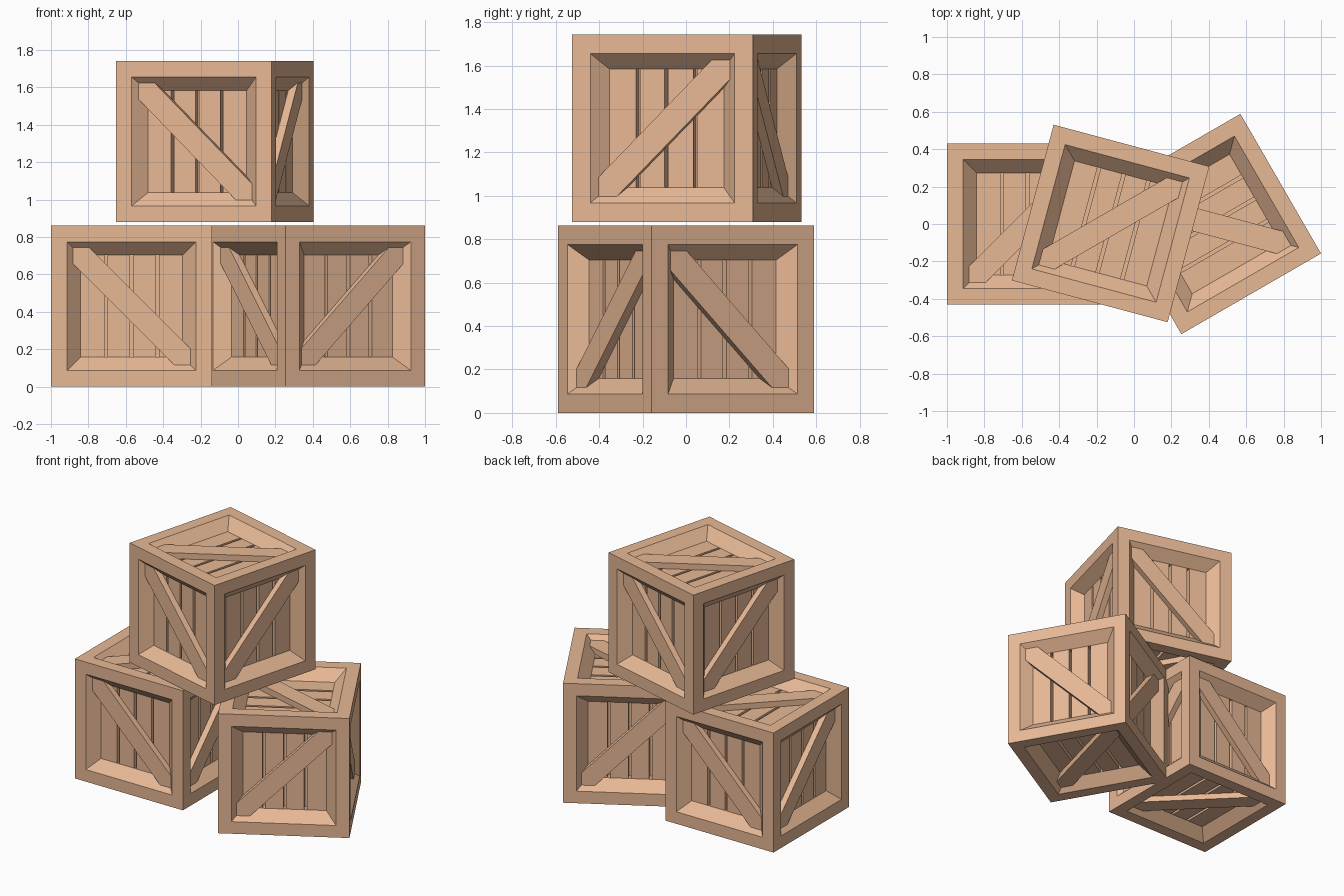
import bpy, bmesh
from math import radians
from mathutils import Vector, Matrix

if "Cube" in bpy.data.objects:
    bpy.data.objects.remove(bpy.data.objects["Cube"])

H = 0.431            # half side of a crate
OPEN = H - 0.087     # half size of the frame opening
PANEL = H - 0.158    # half size of the recessed plank panel
DEPTH = 0.073        # recess depth of the planks
GROOVE_W, GROOVE_D = 0.018, 0.05
BRACE_D, BRACE_K = 0.031, 0.088   # brace face depth, half diagonal offset

wood = bpy.data.materials.new("wood")
wood.diffuse_color = (0.80, 0.48, 0.30, 1)
wood.use_nodes = True
wood.node_tree.nodes["Principled BSDF"].inputs["Base Color"].default_value = wood.diffuse_color

X, Y, Z = Vector((1, 0, 0)), Vector((0, 1, 0)), Vector((0, 0, 1))
# right axis, up axis and brace slope of each side, seen from outside
SIDES = [(X, Z, -1), (Y, Z, 1), (-X, Z, -1), (-Y, Z, 1), (X, Y, 1), (X, -Y, 1)]


def to_object(bm, name, matrix):
    bmesh.ops.remove_doubles(bm, verts=bm.verts, dist=1e-5)
    me = bpy.data.meshes.new(name)
    bm.to_mesh(me)
    bm.free()
    me.materials.append(wood)
    ob = bpy.data.objects.new(name, me)
    ob.matrix_world = matrix
    bpy.context.collection.objects.link(ob)


def crate(name, x, y, z, angle):
    matrix = Matrix.Translation((x, y, z + H)) @ Matrix.Rotation(radians(angle), 4, 'Z')
    body, braces = bmesh.new(), bmesh.new()
    for u, v, slope in SIDES:
        n = u.cross(v)

        def face(bm, pts):
            bm.faces.new([bm.verts.new(u * a + v * b + n * (H - d)) for a, b, d in pts])

        def square(h, d):
            return [(-h, -h, d), (h, -h, d), (h, h, d), (-h, h, d)]

        # flat frame, then sloped reveal
        rings = [square(H, 0), square(OPEN, 0), square(PANEL, DEPTH)]
        for outer, inner in zip(rings, rings[1:]):
            for i in range(4):
                j = (i + 1) % 4
                face(body, [outer[i], outer[j], inner[j], inner[i]])

        # four planks with deep grooves between them
        prof = [(-PANEL, DEPTH)]
        deep = DEPTH + GROOVE_D
        for c in (-PANEL / 2, 0, PANEL / 2):
            a, b = c - GROOVE_W / 2, c + GROOVE_W / 2
            prof += [(a, DEPTH), (a, deep), (b, deep), (b, DEPTH)]
            for s in (-1, 1):
                e = s * PANEL
                face(body, [(a, e, DEPTH), (a, e, deep), (b, e, deep), (b, e, DEPTH)][::-s])
        prof.append((PANEL, DEPTH))
        for (a, d), (b, e) in zip(prof, prof[1:]):
            face(body, [(a, -PANEL, d), (b, -PANEL, e), (b, PANEL, e), (a, PANEL, d)])

        # diagonal brace, ends trimmed to fit the sloped reveal
        def hexagon(d):
            h = OPEN - (OPEN - PANEL) * d / DEPTH + 0.001
            k = h - BRACE_K
            pts = [(h, k), (h, h), (k, h), (-h, -k), (-h, -h), (-k, -h)]
            return [(a * slope, b, d) for a, b in pts]

        top, low = hexagon(BRACE_D), hexagon(DEPTH + 0.001)
        face(braces, top)
        face(braces, low[::-1])
        for i in range(6):
            j = (i + 1) % 6
            face(braces, [top[i], low[i], low[j], top[j]])
    bmesh.ops.remove_doubles(braces, verts=braces.verts, dist=1e-5)
    bmesh.ops.recalc_face_normals(braces, faces=braces.faces)
    to_object(body, name + "_body", matrix)
    to_object(braces, name + "_braces", matrix)


crate("left_crate", -0.569, 0, 0, 0)
crate("right_crate", 0.411, 0, 0, -60)
crate("top_crate", -0.125, 0.003, 0.88, -15)
